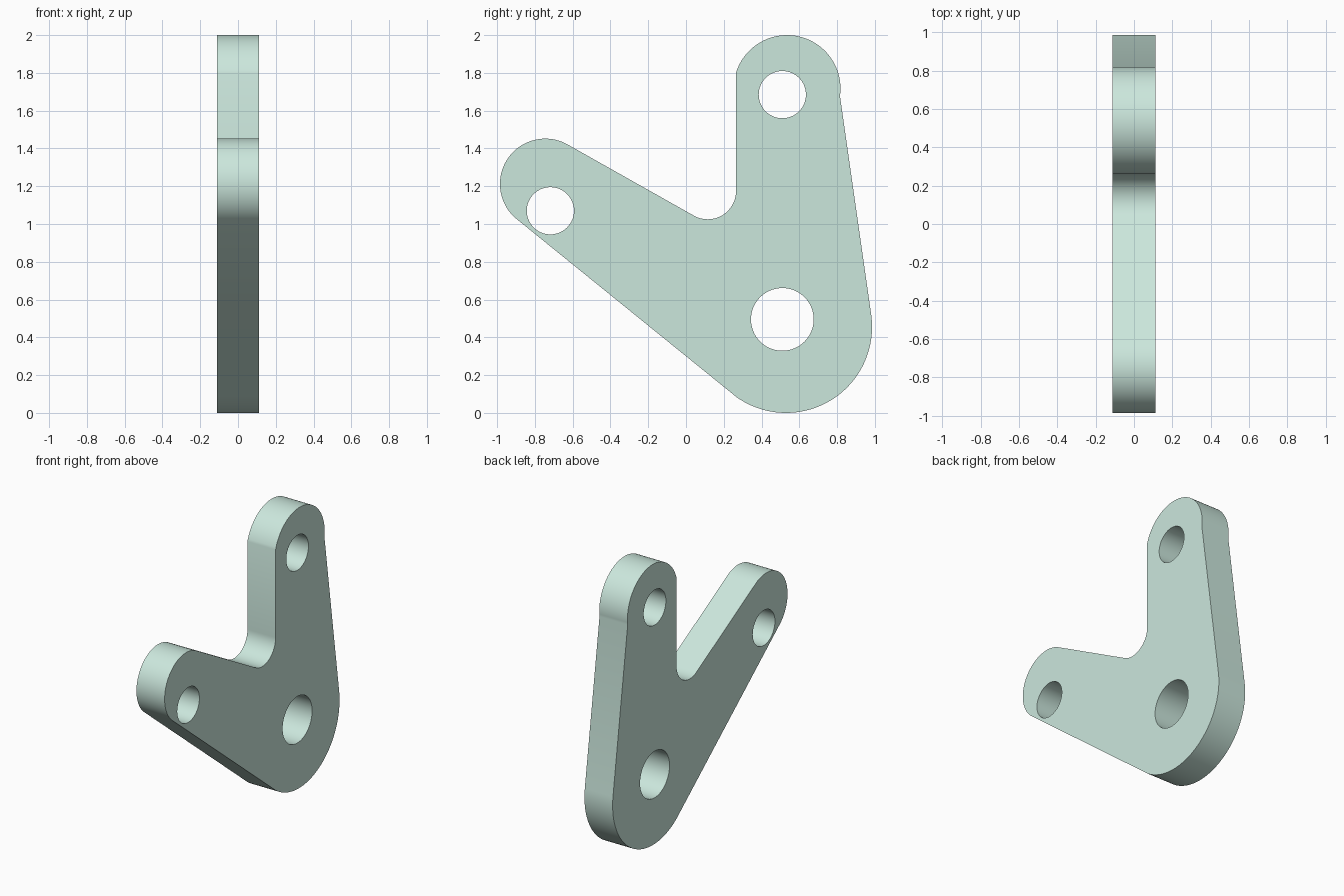
import bpy, bmesh
from math import cos, sin, radians

if "Cube" in bpy.data.objects:
    bpy.data.objects.remove(bpy.data.objects["Cube"])

HALF_THICKNESS = 0.111


def arc(cy, cz, r, start, end, steps):
    """Points on an arc in the YZ plane, angles in degrees."""
    angles = [radians(start + (end - start) * i / steps) for i in range(steps + 1)]
    return [(cy + r * cos(a), cz + r * sin(a)) for a in angles]


def add_loop(bm, points):
    verts = [bm.verts.new((-HALF_THICKNESS, y, z)) for y, z in points]
    return [bm.edges.new((v, verts[(i + 1) % len(verts)])) for i, v in enumerate(verts)]


# Outer outline: pivot end, upper arm end, inner fillet, side arm end
outline = (arc(0.53, 0.455, 0.455, -125, 8, 48)
           + arc(0.535, 1.717, 0.283, -8, 163, 48)
           + arc(0.115, 1.175, 0.15, 0, -120, 32)
           + arc(-0.745, 1.212, 0.24, 59, 229, 48))

# Bolt holes: centre y, centre z, radius
holes = [(0.51, 0.495, 0.166), (0.51, 1.685, 0.125), (-0.718, 1.07, 0.125)]

bm = bmesh.new()
edges = add_loop(bm, outline)
for cy, cz, r in holes:
    edges += add_loop(bm, arc(cy, cz, r, 0, 360, 64)[:-1])

# Fill the plate around the holes and give it thickness
bmesh.ops.triangle_fill(bm, use_beauty=True, edges=edges)
result = bmesh.ops.extrude_face_region(bm, geom=bm.faces[:], use_keep_orig=True)
top = [g for g in result["geom"] if isinstance(g, bmesh.types.BMVert)]
bmesh.ops.translate(bm, verts=top, vec=(2 * HALF_THICKNESS, 0, 0))
bmesh.ops.recalc_face_normals(bm, faces=bm.faces[:])

mesh = bpy.data.meshes.new("bell_crank_plate")
bm.to_mesh(mesh)
bm.free()
plate = bpy.data.objects.new("bell_crank_plate", mesh)
bpy.context.collection.objects.link(plate)

# Smooth rounded walls, crisp rims
bpy.context.view_layer.objects.active = plate
plate.select_set(True)
bpy.ops.object.shade_smooth_by_angle(angle=radians(30))

# Soft green colour
mat = bpy.data.materials.new("pale_green")
mat.diffuse_color = (0.60, 0.80, 0.72, 1)
mat.use_nodes = True
mat.node_tree.nodes["Principled BSDF"].inputs["Base Color"].default_value = mat.diffuse_color
mesh.materials.append(mat)
